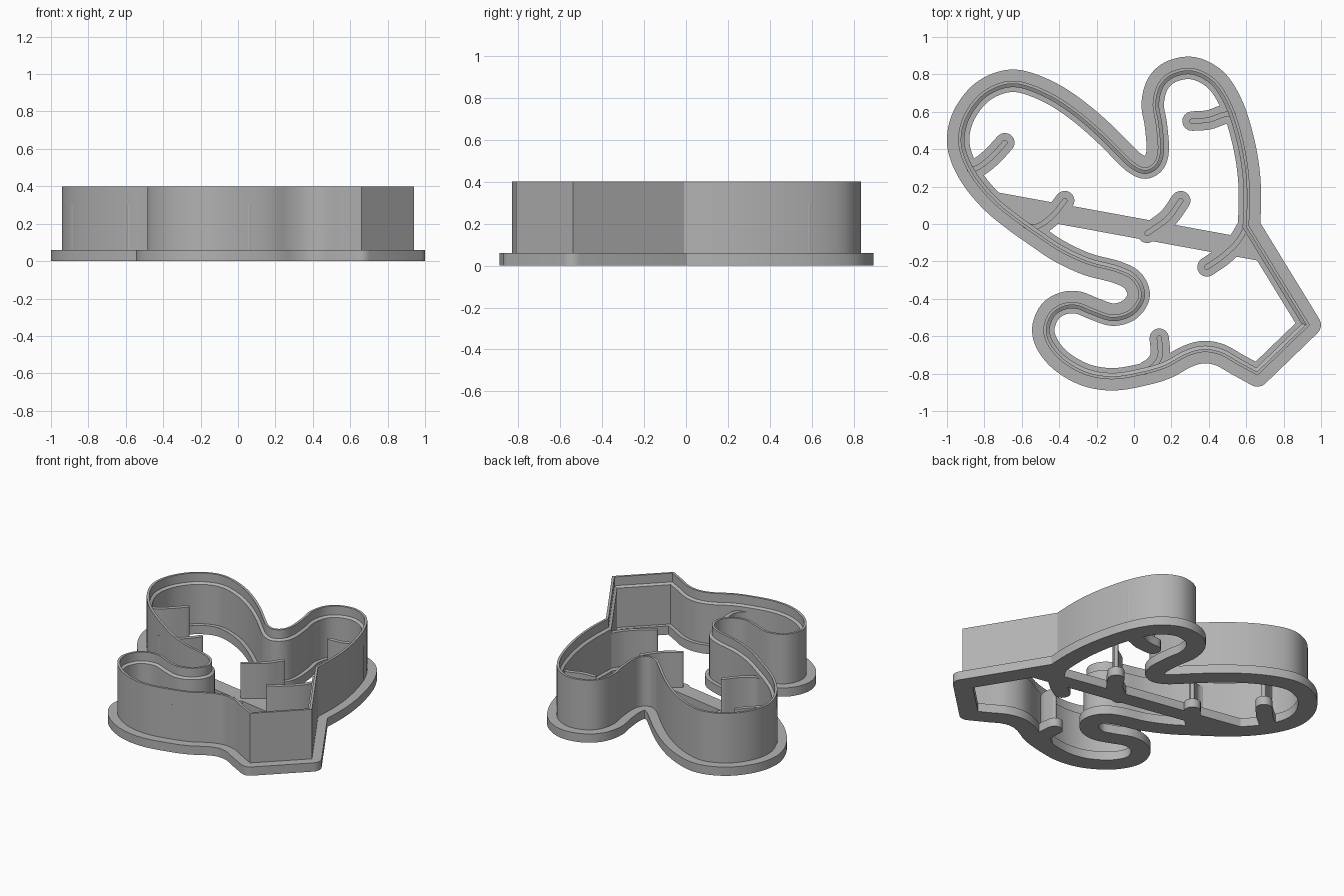
import bpy, bmesh, math
from mathutils import Vector

if "Cube" in bpy.data.objects:
    bpy.data.objects.remove(bpy.data.objects["Cube"], do_unlink=True)

grey = bpy.data.materials.new("plain grey")
grey.use_nodes = True
grey.diffuse_color = (0.45, 0.45, 0.45, 1)
grey.node_tree.nodes["Principled BSDF"].inputs["Base Color"].default_value = grey.diffuse_color

BASE_TOP = 0.06      # thickness of the foot rim
STAMP_TOP = 0.3      # height of the inner marking walls
WALL_TOP = 0.4       # height of the cutting wall


def smooth_path(points, steps=6):
    """Catmull-Rom curve through the points, ends included."""
    pts = [Vector(p) for p in points]
    pts = [2 * pts[0] - pts[1]] + pts + [2 * pts[-1] - pts[-2]]
    path = []
    for a, b, c, d in zip(pts, pts[1:], pts[2:], pts[3:]):
        for i in range(steps):
            t = i / steps
            path.append(0.5 * (2 * b + (c - a) * t + (2 * a - 5 * b + 4 * c - d) * t * t
                               + (3 * b - a - 3 * c + d) * t ** 3))
    return path + [pts[-2]]


def finish(name, bm):
    bmesh.ops.remove_doubles(bm, verts=bm.verts, dist=0.0005)
    bmesh.ops.recalc_face_normals(bm, faces=bm.faces)
    mesh = bpy.data.meshes.new(name)
    bm.to_mesh(mesh)
    bm.free()
    mesh.materials.append(grey)
    obj = bpy.data.objects.new(name, mesh)
    bpy.context.collection.objects.link(obj)
    return obj


def left_of(v):
    return Vector((-v.y, v.x))


def offset_loop(path, dist):
    """Closed offset: rounds wide outer corners and stops folds on tight bends."""
    out = []
    for i, p in enumerate(path):
        before = (p - path[i - 1]).normalized()
        after = (path[(i + 1) % len(path)] - p).normalized()
        along = (before + after).normalized()
        normal = left_of(along)
        turn = math.atan2(before.x * after.y - before.y * after.x, before.dot(after))
        if abs(turn) > 0.7 and turn * dist < 0:
            spread = [p + left_of(before.slerp(after, k / 4)) * dist for k in range(5)]
        else:
            spot = p + normal * dist / math.cos(turn / 2)
            spread = [spot] * (5 if abs(turn) > 0.7 else 1)
        for q in spread:
            if out and (q - out[-1]).dot(along) <= 0:
                q = out[-1]
            out.append(q)
    return out


def sweep(name, path, profile):
    """Carry a closed (offset, height) profile round a closed path."""
    bm = bmesh.new()
    rings = []
    for dist, z in profile:
        rings.append([bm.verts.new((q.x, q.y, z)) for q in offset_loop(path, dist)])
    for r, ring in enumerate(rings):
        nxt = rings[(r + 1) % len(rings)]
        for i in range(len(ring)):
            j = (i + 1) % len(ring)
            bm.faces.new((ring[i], ring[j], nxt[j], nxt[i]))
    return finish(name, bm)


def ribbon(name, path, half, z0, z1):
    """Upright strip with rounded ends."""
    def side(pts):
        edge = []
        for i, p in enumerate(pts):
            d = (pts[min(i + 1, len(pts) - 1)] - pts[max(i - 1, 0)]).normalized()
            edge.append(p + left_of(d) * half)
        for k in range(1, 8):
            a = math.pi * k / 8
            edge.append(pts[-1] + (left_of(d) * math.cos(a) + d * math.sin(a)) * half)
        return edge
    outline = side(path) + side(path[::-1])
    bm = bmesh.new()
    face = bm.faces.new([bm.verts.new((q.x, q.y, z0)) for q in outline])
    top = bmesh.ops.extrude_face_region(bm, geom=[face])["geom"]
    bmesh.ops.translate(bm, vec=(0, 0, z1 - z0),
                        verts=[v for v in top if isinstance(v, bmesh.types.BMVert)])
    return finish(name, bm)


# Outline: one long smooth run, then the square-cut corner
outline = smooth_path([
    (0.55, -0.75), (0.46, -0.7), (0.37, -0.685), (0.28, -0.71), (0.18, -0.765), (0.07, -0.8),
    (-0.1, -0.83), (-0.25, -0.81), (-0.38, -0.74), (-0.46, -0.65), (-0.485, -0.56),
    (-0.45, -0.47), (-0.38, -0.425), (-0.3, -0.42), (-0.21, -0.455), (-0.11, -0.485),
    (-0.02, -0.455), (0.025, -0.38), (-0.01, -0.3), (-0.1, -0.255), (-0.25, -0.215),
    (-0.4, -0.145), (-0.52, -0.065), (-0.64, 0.02), (-0.755, 0.115), (-0.855, 0.23),
    (-0.92, 0.35), (-0.94, 0.46), (-0.91, 0.58), (-0.83, 0.69), (-0.73, 0.75),
    (-0.63, 0.765), (-0.52, 0.735), (-0.4, 0.675), (-0.28, 0.59), (-0.16, 0.485),
    (-0.045, 0.37), (0.005, 0.325), (0.06, 0.302), (0.108, 0.33), (0.127, 0.4),
    (0.117, 0.53), (0.1, 0.64), (0.125, 0.745), (0.19, 0.81), (0.29, 0.835),
    (0.38, 0.81), (0.46, 0.745), (0.53, 0.62), (0.58, 0.46), (0.61, 0.3),
    (0.62, 0.15), (0.615, -0.01)])
outline += [Vector((0.94, -0.54)), Vector((0.66, -0.81))]

# Foot rim and the cutting wall with its thinner lip
rim = sweep("foot_rim", outline, [(0.06, 0), (0.06, BASE_TOP), (-0.06, BASE_TOP), (-0.06, 0)])
wall = sweep("cutting_wall", outline, [(0, 0.03), (0, WALL_TOP), (-0.016, WALL_TOP),
                                       (-0.016, 0.34), (-0.034, 0.33), (-0.034, 0.03)])

# Inner marking walls, each on its own rounded foot
marks = {
    "upper_right": [(-0.69, 0.435), (-0.76, 0.36), (-0.83, 0.305), (-0.88, 0.29)],
    "upper_left": [(0.31, 0.55), (0.4, 0.557), (0.48, 0.585), (0.53, 0.585)],
    "middle_right": [(-0.37, 0.125), (-0.43, 0.05), (-0.51, -0.01), (-0.58, -0.01)],
    "middle": [(0.25, 0.125), (0.18, 0.03), (0.07, -0.05)],
    "middle_left": [(0.39, -0.23), (0.47, -0.175), (0.55, -0.1), (0.6, -0.02)],
    "lower": [(0.135, -0.61), (0.14, -0.7), (0.11, -0.755), (0.06, -0.79)],
}
feet = [ribbon("cross_bar", [Vector((-0.75, 0.118)), Vector((0.675, -0.143))],
               0.054, 0, BASE_TOP)]
stamps = []
for name, points in marks.items():
    path = smooth_path(points)
    feet.append(ribbon(name + "_foot", path, 0.052, 0, BASE_TOP))
    stamps.append(ribbon(name + "_marking_wall", path, 0.014, 0.03, STAMP_TOP))

# Join the feet and bar into the rim
for foot in feet:
    mod = rim.modifiers.new("join", 'BOOLEAN')
    mod.operation, mod.solver, mod.object = 'UNION', 'EXACT', foot
    bpy.context.view_layer.objects.active = rim
    bpy.ops.object.modifier_apply(modifier=mod.name)
    bpy.data.objects.remove(foot, do_unlink=True)

for obj in [rim, wall] + stamps:
    bpy.ops.object.select_all(action='DESELECT')
    obj.select_set(True)
    bpy.context.view_layer.objects.active = obj
    bpy.ops.object.shade_smooth_by_angle(angle=math.radians(30))
